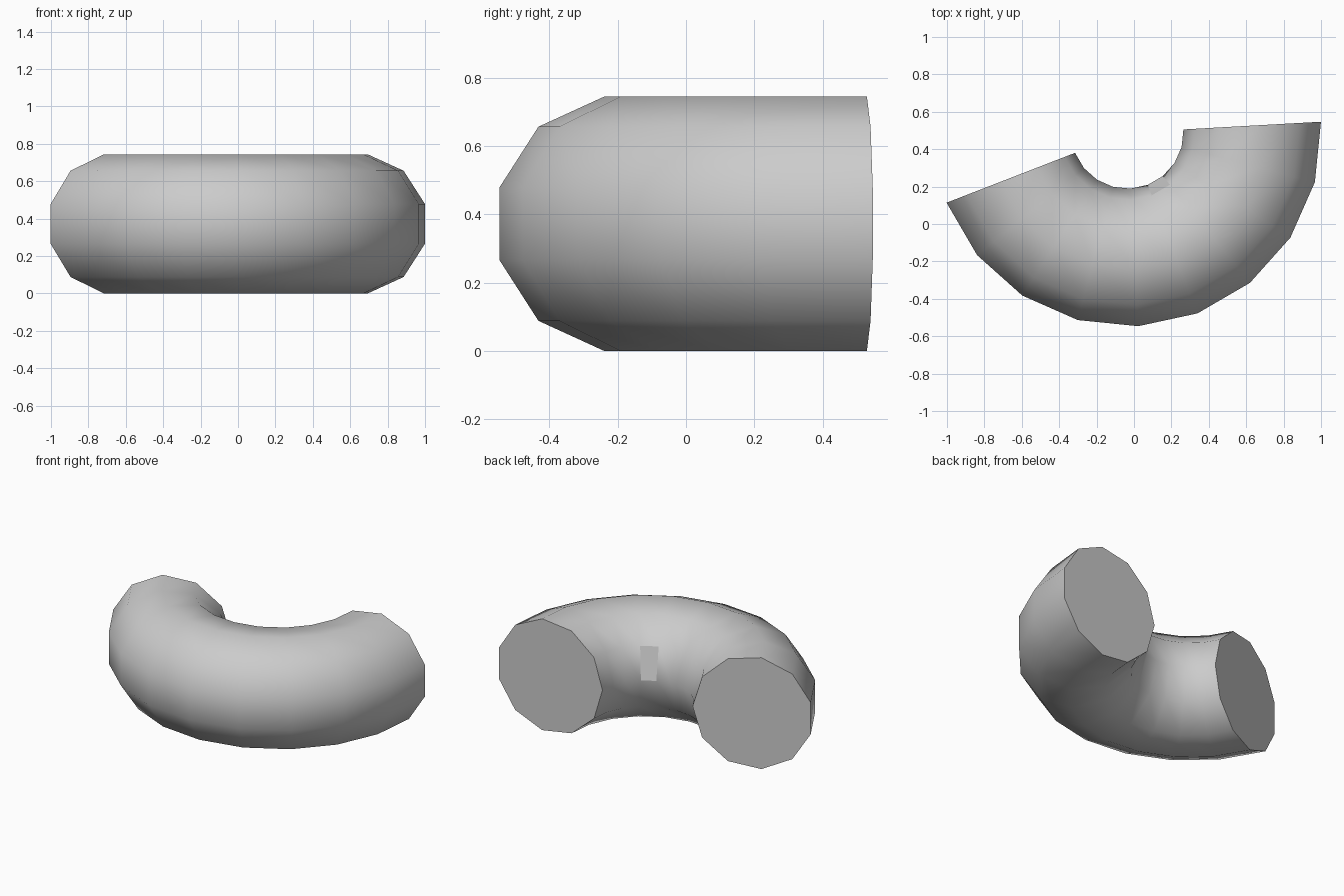
import bpy, bmesh
from math import sin, cos, radians, pi

if "Cube" in bpy.data.objects:
    bpy.data.objects.remove(bpy.data.objects["Cube"])

SIDES, STEPS = 11, 9            # cross-section sides, bends along the arc
RING, TUBE = 0.676, 0.376       # arc radius and tube radius
CENTRE = (-0.0354, 0.4888)
START = radians(3.2)            # arc runs clockwise from here, 18 degrees a step
HALF_HEIGHT = TUBE * sin(2.5 * 2 * pi / SIDES)

bm = bmesh.new()

# Rings of the bent tube, with a flat side facing outwards
rings = []
for i in range(STEPS + 1):
    a = START - i * radians(18)
    ring = []
    for j in range(SIDES):
        b = (j + 0.5) * 2 * pi / SIDES
        rad = RING + TUBE * cos(b)
        ring.append(bm.verts.new((CENTRE[0] + rad * cos(a),
                                  CENTRE[1] + rad * sin(a),
                                  HALF_HEIGHT + TUBE * sin(b))))
    rings.append(ring)

# Smooth tube wall, with one flat-shaded facet on the inner side
for i in range(STEPS):
    for j in range(SIDES):
        k = (j + 1) % SIDES
        f = bm.faces.new((rings[i][j], rings[i][k], rings[i + 1][k], rings[i + 1][j]))
        f.smooth = not (i == 3 and j == 4)

# Flat end caps
for ring in (rings[0], rings[-1]):
    bm.faces.new(ring).smooth = False

bmesh.ops.recalc_face_normals(bm, faces=bm.faces)
mesh = bpy.data.meshes.new("bent_tube")
bm.to_mesh(mesh)
bm.free()
bpy.context.collection.objects.link(bpy.data.objects.new("bent_tube", mesh))
